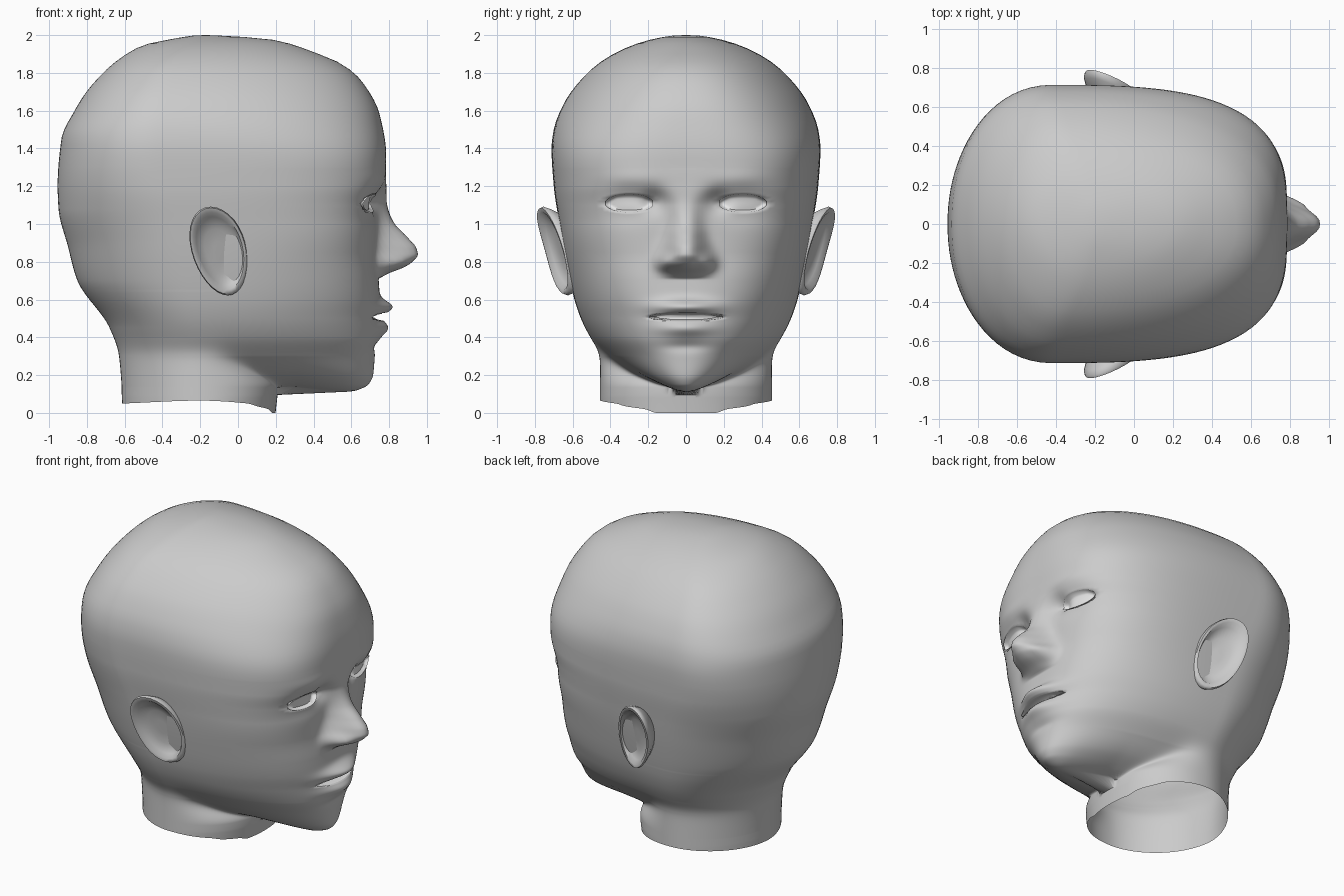
import bpy
import bmesh
from math import sin, cos, pi, exp, radians

default = bpy.data.objects.get("Cube")
if default:
    bpy.data.objects.remove(default, do_unlink=True)


def material(name, colour):
    mat = bpy.data.materials.new(name)
    mat.use_nodes = True
    mat.diffuse_color = (*colour, 1)
    mat.node_tree.nodes["Principled BSDF"].inputs["Base Color"].default_value = (*colour, 1)
    return mat


skin = material("grey skin", (0.6, 0.6, 0.6))
white = material("white", (0.95, 0.95, 0.95))


def make_object(name, bm, mat, angle=60):
    mesh = bpy.data.meshes.new(name)
    bm.to_mesh(mesh)
    bm.free()
    for poly in mesh.polygons:
        poly.use_smooth = True
    mesh.set_sharp_from_angle(angle=radians(angle))
    mesh.materials.append(mat)
    obj = bpy.data.objects.new(name, mesh)
    bpy.context.collection.objects.link(obj)
    return obj


def curve(*points):
    """Smooth monotone curve through (position, value) points."""
    steps = [(b[1] - a[1]) / (b[0] - a[0]) for a, b in zip(points, points[1:])]
    slopes = [steps[0]]
    for a, b in zip(steps, steps[1:]):
        slopes.append(2 * a * b / (a + b) if a * b > 0 else 0)
    slopes.append(steps[-1])

    def value(z):
        if z <= points[0][0]:
            return points[0][1]
        if z >= points[-1][0]:
            return points[-1][1]
        i = max(k for k, p in enumerate(points) if p[0] <= z)
        (za, va), (zb, vb) = points[i], points[i + 1]
        h = zb - za
        t = (z - za) / h
        rise = t * t * (3 - 2 * t)
        return (va + (vb - va) * rise + h * slopes[i] * t * (1 - t) ** 2
                - h * slopes[i + 1] * t * t * (1 - t))
    return value


# Silhouette curves by height
back_x = curve((0, -.61), (.3, -.63), (.45, -.68), (.7, -.85), (.88, -.9), (1.08, -.95),
               (1.2, -.955), (1.45, -.935), (1.6, -.865), (1.74, -.77), (1.94, -.52),
               (1.985, -.32), (2, -.22))
face_x = curve((.1, .52), (.12, .63), (.15, .69), (.2, .715), (.3, .725), (.4, .745),
               (.5, .745), (.6, .75), (.7, .745), (.85, .73), (1, .735), (1.1, .75),
               (1.2, .775), (1.36, .785), (1.58, .75), (1.75, .66), (1.84, .56),
               (1.91, .4), (1.98, .16), (2, -.14))
face_width = curve((.1, .08), (.13, .17), (.2, .3), (.3, .41), (.4, .5), (.5, .555),
                   (.6, .59), (.8, .635), (1, .67), (1.2, .7), (1.4, .712), (1.5, .7),
                   (1.65, .64), (1.77, .55), (1.86, .45), (1.94, .3), (1.985, .15), (2, .05))
widest_x = curve((.4, -.2), (.9, -.29), (1.4, -.42), (1.8, -.36), (2, -.19))
front_square = curve((.1, 2.1), (.3, 2.2), (.5, 2.4), (.7, 2.7), (1, 3.15), (1.3, 3.15),
                     (1.6, 2.5), (1.75, 2.3), (2, 2.1))
back_square = curve((.3, 1.8), (.6, 1.85), (.9, 1.95), (1.3, 2.1), (1.5, 2.1), (1.8, 1.95))
throat_x = curve((0, .18), (.1, .21), (.3, .1), (.5, .1))
neck_rim = curve((-.6, .05), (-.2, .065), (.05, .05), (.1, .035), (.16, .02), (.18, 0))
nose_height = curve((.71, 0), (.74, .06), (.77, .14), (.8, .19), (.84, .222), (.87, .215),
                    (.93, .165), (1, .095), (1.1, .04), (1.2, .01), (1.3, 0))
nose_width = curve((.75, .1), (.85, .1), (.95, .085), (1.1, .075), (1.2, .12))
NECK_WIDTH = .455
EYE = (.3, 1.11, .13, .05)
MOUTH = (0, .508, .2, .02)

# Soft face forms: side, height, side spread, height spread, amount
FORMS = [
    (.11, .8, .045, .045, .07),     # nostril wings
    (.17, 1.12, .06, .06, -.045),   # inner eye sockets
    (.3, 1.11, .13, .08, -.035),    # eye sockets
    (.3, 1.1, .11, .05, .02),       # eyelids
    (.28, 1.24, .16, .05, .01),     # brows
    (0, .56, .15, .04, .07),        # upper lip
    (0, .45, .14, .045, .05),       # lower lip
    (0, .35, .12, .03, -.015),      # groove over the chin
]


def opening(y, z, shape):
    side, height, wide, tall = shape
    inside = 1 - ((abs(y) - side) / wide) ** 2 - ((z - height) / tall) ** 2
    return min(1, max(0, 3 * inside))


def relief(y, z):
    side = abs(y)
    depth = nose_height(z) * exp(-(side / nose_width(z)) ** 2.5)
    for y0, z0, sy, sz, amount in FORMS:
        depth += amount * exp(-((side - y0) / sy) ** 2 - ((z - z0) / sz) ** 2)
    return depth - .03 * opening(y, z, EYE) - .07 * opening(y, z, MOUTH)


def oval_radius(angle, length, width, power):
    return (abs(cos(angle) / length) ** power + abs(sin(angle) / width) ** power) ** (-1 / power)


def blend(a, b):
    """The larger of two sizes, with a soft change-over."""
    return (a ** 16 + b ** 16) ** (1 / 16)


def section_radius(angle, z):
    middle = widest_x(z)
    has_neck, has_face = z < .65, z > .098
    if cos(angle) < 0:
        width = face_width(z)
        if has_neck:
            width = blend(width, NECK_WIDTH)
        return oval_radius(angle, middle - back_x(z), width, back_square(z))
    neck = face = 0
    if has_neck:
        neck = oval_radius(angle, throat_x(z) - middle, NECK_WIDTH, 2.2)
    if has_face:
        face = oval_radius(angle, face_x(z) - middle, face_width(z), front_square(z))
    return blend(neck, face)


def under_jaw_lift(x, z):
    """Raises the underside of the jaw towards the throat."""
    if z < .098 or z > .3:
        return 0
    return .035 * min(1, max(0, (.6 - x) / .3)) * (.3 - z) / .2


def bridge(bm, lower, upper):
    count = len(lower)
    for i in range(count):
        j = (i + 1) % count
        bm.faces.new((lower[i], lower[j], upper[j], upper[i]))


# Head and neck: stacked sections, finest over the face, neck left open
heights = [.05, .08, .095] + [.1 + .00625 * i for i in range(192)]
heights += [1.3 + .04 * i for i in range(16)] + [1.93, 1.955, 1.975, 1.99, 1.998]
SIDES = 128
bm = bmesh.new()
previous = None
for row, z in enumerate(heights):
    ring = []
    for i in range(SIDES):
        turn = 2 * pi * i / SIDES
        angle = turn - .6 * sin(turn)
        radius = section_radius(angle, z)
        x, y = widest_x(z) + radius * cos(angle), radius * sin(angle)
        if cos(angle) > 0 and .2 < z < 1.5:
            x += relief(y, z)
        ring.append(bm.verts.new((x, y, z + under_jaw_lift(x, z) if row else neck_rim(x))))
    if previous:
        bridge(bm, previous, ring)
    previous = ring
crown = bm.verts.new((-.17, 0, 2))
for i in range(SIDES):
    bm.faces.new((previous[i], previous[(i + 1) % SIDES], crown))
make_object("head", bm, skin)


# Eyes and mouth: thin plates following the face
def face_plate(name, shape, sign):
    side, height, wide, tall = shape
    bm = bmesh.new()
    columns = []
    for i in range(25):
        u = -.97 + 1.94 * i / 24
        column = []
        for j in range(9):
            v = (j / 4 - 1) * (1 - u * u) ** .5 * .97
            y, z = sign * (side + u * wide), height + v * tall
            power = front_square(z)
            flat = (1 - abs(y / face_width(z)) ** power) ** (1 / power)
            x = widest_x(z) + (face_x(z) - widest_x(z)) * flat + relief(y, z) + .008
            column.append(bm.verts.new((x, y, z)))
        columns.append(column)
    for a, b in zip(columns, columns[1:]):
        for j in range(8):
            quad = (a[j], b[j], b[j + 1], a[j + 1])
            bm.faces.new(quad if sign > 0 else quad[::-1])
    make_object(name, bm, white)


face_plate("eye_plus_y", EYE, 1)
face_plate("eye_minus_y", EYE, -1)
face_plate("mouth_gap", MOUTH, 1)


# Ears: rings from the hidden root over the rim into the hollow
def ear(name, sign):
    bm = bmesh.new()
    previous = None
    for scale, offset in ((.75, -.12), (.96, -.035), (1, -.01), (.97, .006), (.87, .004),
                          (.77, -.025), (.5, -.045), (.2, -.045)):
        ring = []
        for i in range(32):
            t = 2 * pi * i / 32
            c, s = scale * cos(t), scale * sin(t)
            x = -.1 + .147 * c * (1 + .08 * sin(t)) - .045 * s
            y = .7 - .06 * c + .065 * s + offset - .02 * max(0, -c) ** 4
            ring.append(bm.verts.new((x, sign * y, .857 + .235 * s)))
        if previous:
            bridge(bm, previous, ring)
        else:
            bm.faces.new(ring)
        previous = ring
    bm.faces.new(previous)
    bmesh.ops.recalc_face_normals(bm, faces=bm.faces[:])
    make_object(name, bm, skin)


ear("ear_plus_y", 1)
ear("ear_minus_y", -1)
